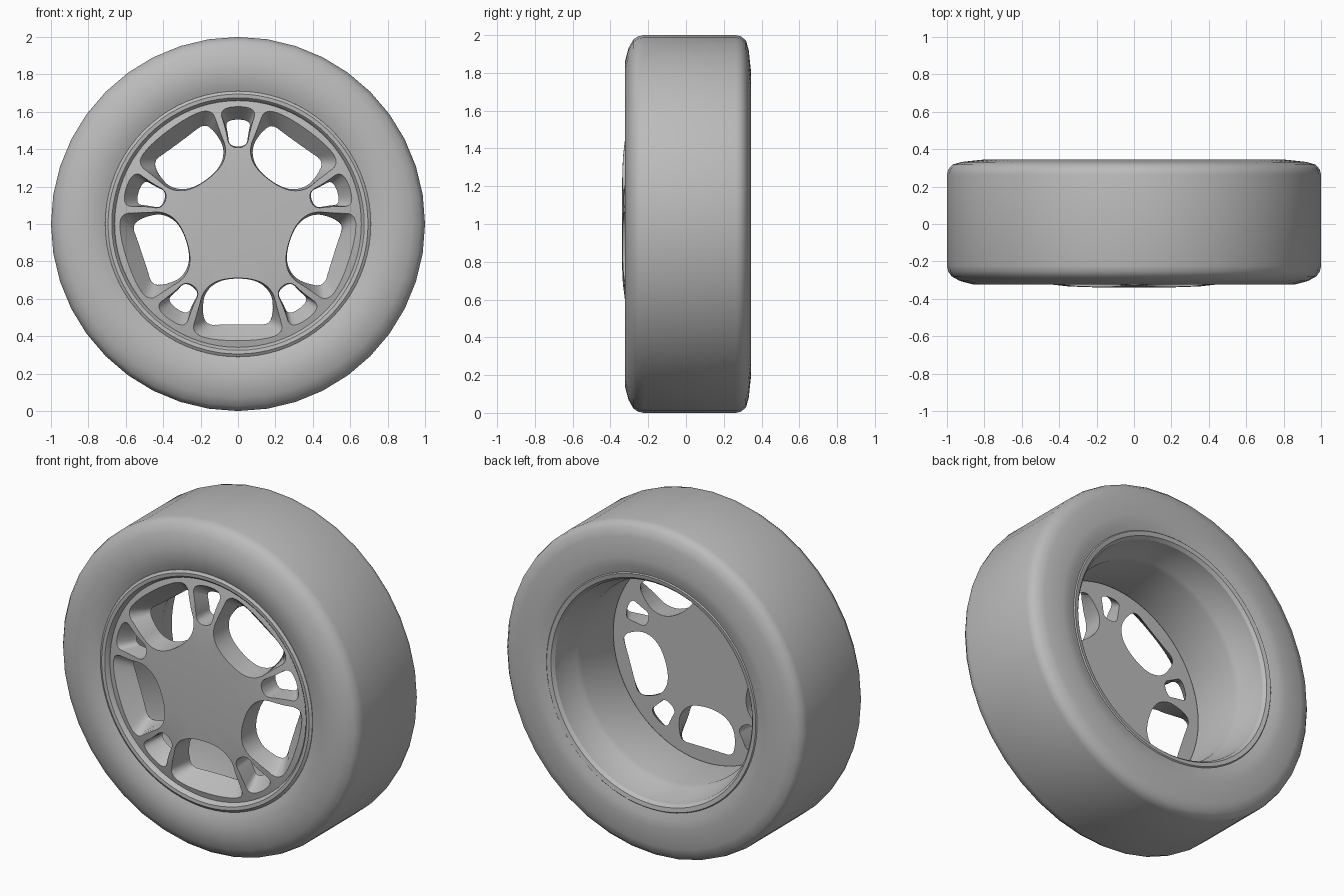
import bpy, bmesh
from math import radians, sin, cos, tau

if "Cube" in bpy.data.objects:
    bpy.data.objects.remove(bpy.data.objects["Cube"])

# One plain grey for the whole wheel
grey = bpy.data.materials.new("plain_grey")
grey.use_nodes = True
grey.diffuse_color = (0.5, 0.5, 0.5, 1)
grey.node_tree.nodes["Principled BSDF"].inputs["Base Color"].default_value = (0.5, 0.5, 0.5, 1)


def finish(bm, name):
    bmesh.ops.remove_doubles(bm, verts=bm.verts, dist=1e-5)
    bmesh.ops.recalc_face_normals(bm, faces=bm.faces)
    mesh = bpy.data.meshes.new(name)
    bm.to_mesh(mesh)
    bm.free()
    mesh.materials.append(grey)
    obj = bpy.data.objects.new(name, mesh)
    obj.location.z = 1
    bpy.context.collection.objects.link(obj)
    return obj


def revolve(name, profile, sides):
    """Spin a closed (radius, y) profile about the axle."""
    bm = bmesh.new()
    verts = [bm.verts.new((0, y, r)) for r, y in profile]
    edges = [bm.edges.new((a, b)) for a, b in zip(verts, verts[1:] + verts[:1])
             if a.co.z + b.co.z > 0]
    bmesh.ops.spin(bm, geom=verts + edges, cent=(0, 0, 0), axis=(0, 1, 0),
                   angle=tau, steps=sides, use_merge=False)
    return finish(bm, name)


def shade(obj, angle):
    bpy.ops.object.select_all(action="DESELECT")
    obj.select_set(True)
    bpy.context.view_layer.objects.active = obj
    bpy.ops.object.shade_smooth_by_angle(angle=radians(angle))


def rounded_outline(half):
    """Mirror half an outline and round its corners by cutting them."""
    pts = half + [(-v, u) for v, u in reversed(half)]
    for _ in range(3):
        cut = []
        for (a, b), (c, d) in zip(pts, pts[1:] + pts[:1]):
            cut += [(a * .75 + c * .25, b * .75 + d * .25),
                    (a * .25 + c * .75, b * .25 + d * .75)]
        pts = cut
    return pts


def add_window(bm, front, back, angle):
    """Tapered plug between a front outline and a smaller back outline."""
    rings = []
    for t in (-0.6, 1.4):
        ring = []
        for (fv, fu), (bv, bu) in zip(rounded_outline(front), rounded_outline(back)):
            v, u = fv + (bv - fv) * t, fu + (bu - fu) * t
            ring.append(bm.verts.new((u * cos(angle) - v * sin(angle), -0.3 + 0.1 * t,
                                      u * sin(angle) + v * cos(angle))))
        rings.append(ring)
        bm.faces.new(ring)
    a, b = rings
    for i in range(len(a)):
        bm.faces.new((a[i - 1], a[i], b[i], b[i - 1]))


# Tyre
tyre = revolve("tyre", [
    (.70, -.295), (.74, -.312), (.80, -.324), (.86, -.323), (.93, -.305), (.975, -.28),
    (.993, -.255), (1.0, -.225), (1.0, .265), (.993, .292), (.97, .318), (.92, .332),
    (.80, .345), (.75, .34), (.70, .325), (.68, .28), (.68, -.25)], 40)
shade(tyre, 40)

# Rim with front lip, barrel and stepped rear flange
rim = revolve("rim", [
    (.712, -.27), (.71, -.302), (.695, -.312), (.675, -.31), (.665, -.30), (.655, -.27),
    (.64, -.22), (.62, -.19), (.61, .13), (.62, .16), (.65, .24), (.66, .31), (.675, .328),
    (.70, .333), (.712, .32), (.70, .27), (.69, .20), (.68, 0), (.69, -.22)], 80)
shade(rim, 30)

# Domed spoke disc
disc = revolve("spoke_disc", [
    (0, -.34), (.2, -.339), (.35, -.334), (.5, -.318), (.60, -.297), (.662, -.282),
    (.66, -.25), (.63, -.2), (0, -.2)], 80)

# Five large arched windows and five small slots between the spoke pairs
large_front = [(.09, .29), (.185, .355), (.21, .47), (.255, .59), (.13, .632)]
large_back = [(.09, .292), (.18, .365), (.19, .47), (.168, .54), (.08, .537)]
small_front = [(.048, .41), (.062, .5), (.108, .635)]
small_back = [(.046, .415), (.054, .48), (.07, .558)]
bm = bmesh.new()
for k in range(5):
    add_window(bm, large_front, large_back, radians(-90 + 72 * k))
    add_window(bm, small_front, small_back, radians(90 + 72 * k))
cutter = finish(bm, "window_cutter")
cutter.hide_render = True

bpy.context.view_layer.objects.active = disc
cut = disc.modifiers.new("windows", "BOOLEAN")
cut.operation, cut.solver, cut.object = "DIFFERENCE", "EXACT", cutter
bpy.ops.object.modifier_apply(modifier=cut.name)
bpy.data.objects.remove(cutter)
shade(disc, 30)
